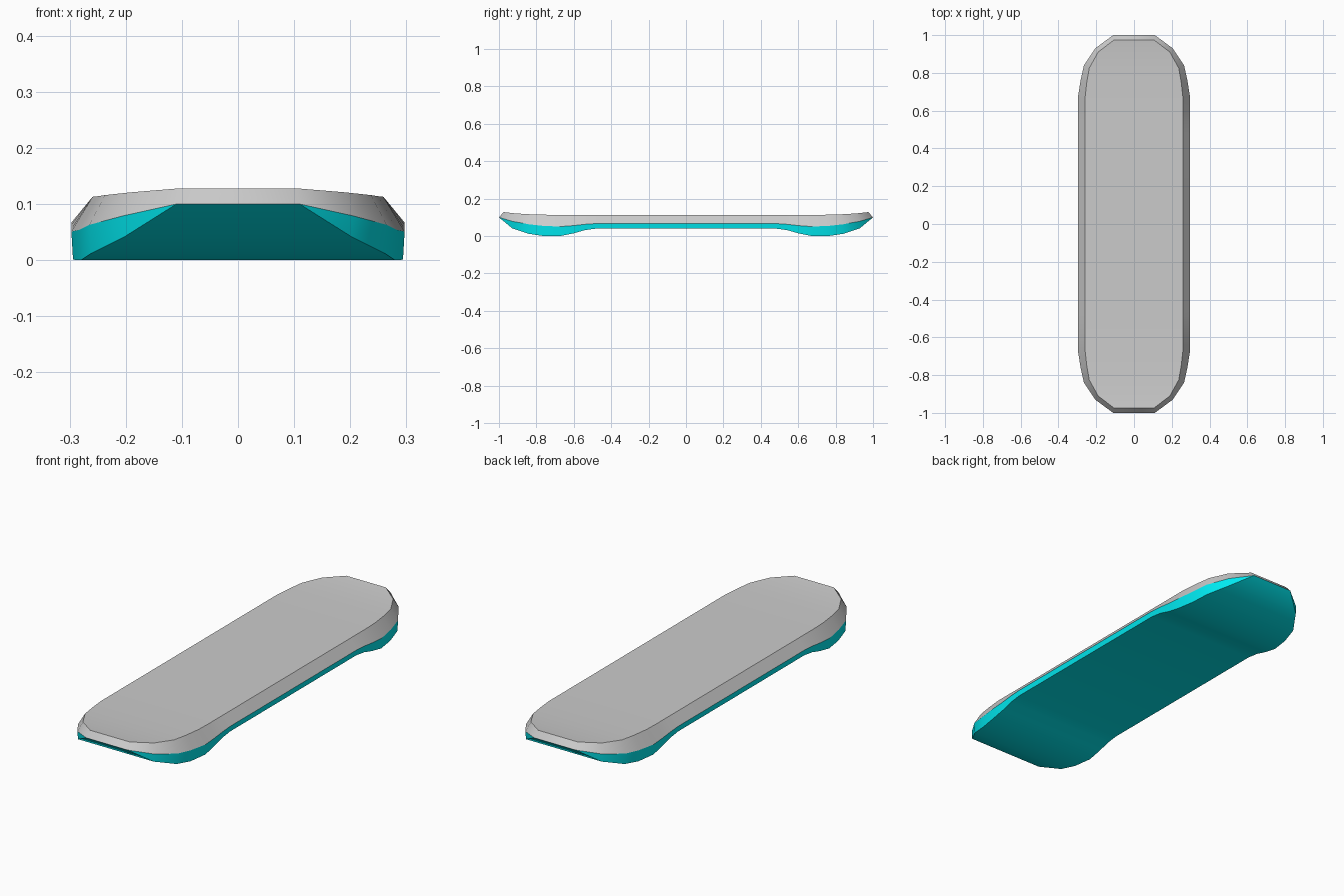
import bpy, bmesh, math

if "Cube" in bpy.data.objects:
    bpy.data.objects.remove(bpy.data.objects["Cube"])

# Half-length stations, tip to middle:
# (top x, y, z), (seam x, y, z), bottom z
STATIONS = [
    ((0.105, 0.975, 0.128), (0.11, 1.00, 0.100), 0.100),
    ((0.190, 0.910, 0.121), (0.205, 0.93, 0.079), 0.042),
    ((0.237, 0.825, 0.116), (0.265, 0.84, 0.063), 0.012),
    ((0.250, 0.750, 0.114), (0.283, 0.76, 0.054), 0.001),
    ((0.259, 0.670, 0.113), (0.297, 0.67, 0.051), 0.001),
    ((0.260, 0.600, 0.112), (0.297, 0.60, 0.056), 0.015),
    ((0.260, 0.540, 0.112), (0.297, 0.54, 0.063), 0.032),
    ((0.260, 0.480, 0.112), (0.297, 0.48, 0.067), 0.040),
]
STATIONS[3] = ((0.250, 0.750, 0.114), (0.283, 0.76, 0.054), 0.0)


def flip(p, axis):
    return tuple(-c if i == axis else c for i, c in enumerate(p))


def full_length(chains):
    """Continue the cross-sections to the other end by mirroring in y."""
    return chains + [[flip(p, 1) for p in c] for c in reversed(chains)]


def loft(name, chains, caps):
    bm = bmesh.new()
    rows = [[bm.verts.new(p) for p in c] for c in chains]
    for a, b in zip(rows, rows[1:]):
        for j in range(len(a) - 1):
            bm.faces.new((a[j], b[j], b[j + 1], a[j + 1]))
    if caps:
        bm.faces.new(rows[0])
        bm.faces.new(rows[-1][::-1])
    bmesh.ops.remove_doubles(bm, verts=bm.verts, dist=0.0005)
    mesh = bpy.data.meshes.new(name)
    bm.to_mesh(mesh)
    bm.free()
    obj = bpy.data.objects.new(name, mesh)
    bpy.context.collection.objects.link(obj)
    bpy.ops.object.select_all(action='DESELECT')
    obj.select_set(True)
    bpy.context.view_layer.objects.active = obj
    bpy.ops.object.shade_smooth_by_angle(angle=math.radians(35))
    return obj


# Grey deck: flat top with a bevelled rim
deck = [[flip(s, 0), flip(t, 0), t, s] for t, s, b in STATIONS]
loft("deck", full_length(deck), True)

# Coloured underside: vertical rim and a bottom that dips near both ends
under = []
for t, s, b in STATIONS:
    low = (s[0] - (0.003 if s[2] > b else 0), s[1], b)
    under.append([s, low, flip(low, 0), flip(s, 0)])
underside = loft("underside", full_length(under), False)

cyan = bpy.data.materials.new("cyan")
cyan.diffuse_color = (0.0, 0.8, 0.86, 1)
cyan.use_nodes = True
cyan.node_tree.nodes["Principled BSDF"].inputs["Base Color"].default_value = cyan.diffuse_color
underside.data.materials.append(cyan)
